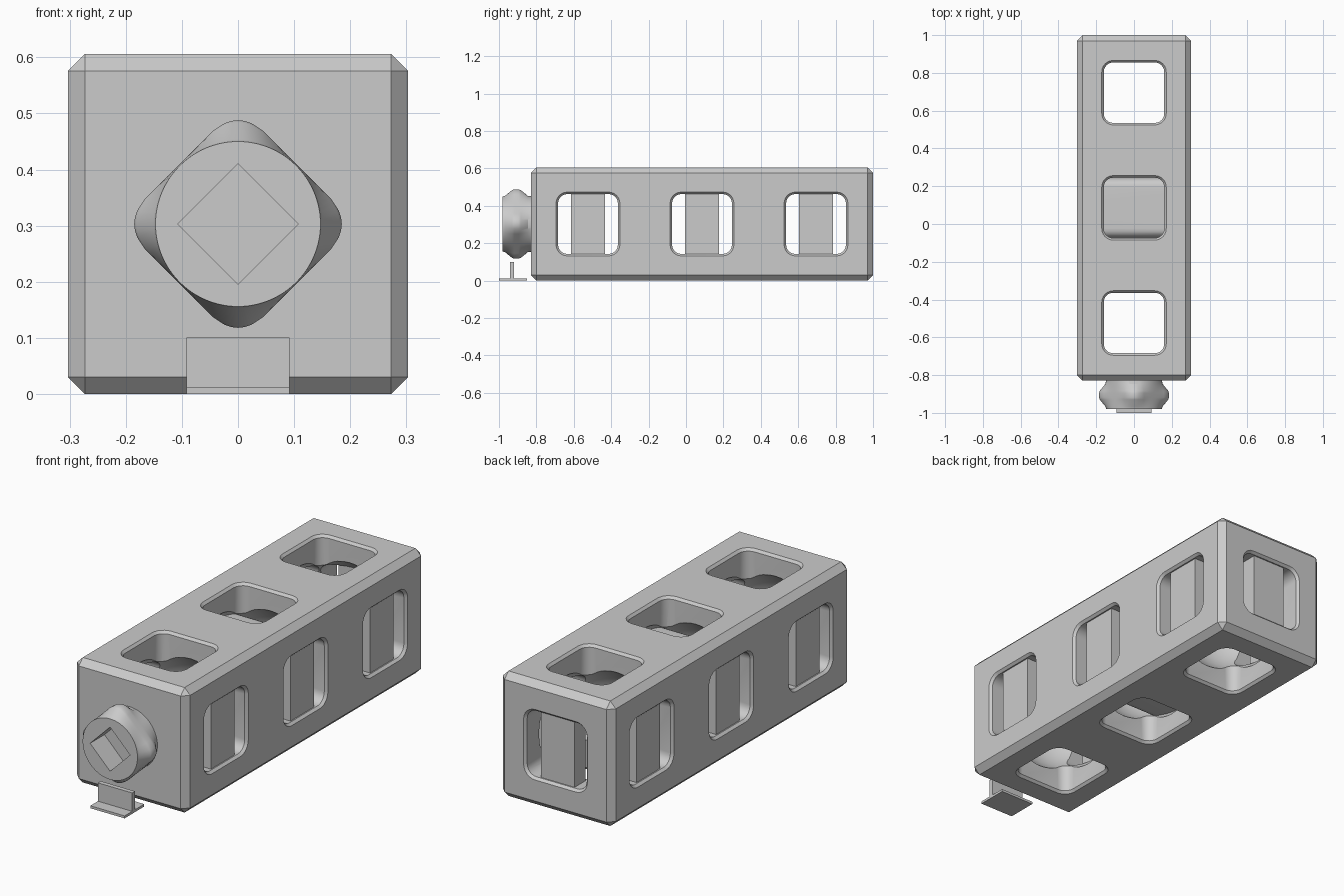
import bpy, bmesh, math
from mathutils import Matrix, Vector

if "Cube" in bpy.data.objects:
    bpy.data.objects.remove(bpy.data.objects["Cube"])

H = 0.303                      # half width of the square block
FRONT, BACK = -0.829, 1.0
CELL = (BACK - FRONT) / 3
CENTRES = [FRONT + CELL * (i + 0.5) for i in range(3)]

grey = bpy.data.materials.new("light_grey")
grey.diffuse_color = (0.6, 0.6, 0.6, 1)
grey.use_nodes = True
grey.node_tree.nodes["Principled BSDF"].inputs["Base Color"].default_value = grey.diffuse_color


def make(name, bm):
    bmesh.ops.recalc_face_normals(bm, faces=bm.faces[:])
    me = bpy.data.meshes.new(name)
    bm.to_mesh(me)
    bm.free()
    me.materials.append(grey)
    ob = bpy.data.objects.new(name, me)
    bpy.context.collection.objects.link(ob)
    return ob


def box(name, lo, hi, bevel=0):
    bm = bmesh.new()
    lo, hi = Vector(lo), Vector(hi)
    bmesh.ops.create_cube(bm, size=1, matrix=Matrix.Translation((lo + hi) / 2)
                          @ Matrix.Diagonal((*(hi - lo), 1)))
    if bevel:
        bmesh.ops.bevel(bm, geom=bm.edges[:], offset=bevel, segments=1, affect='EDGES')
    return make(name, bm)


def loft(name, rings, matrix=Matrix()):
    """Skin closed rings of points and cap both ends."""
    bm = bmesh.new()
    vs = [[bm.verts.new(matrix @ Vector(p)) for p in r] for r in rings]
    n = len(vs[0])
    for a, b in zip(vs, vs[1:]):
        for i in range(n):
            bm.faces.new((a[i], a[(i + 1) % n], b[(i + 1) % n], b[i]))
    bm.faces.new(vs[0])
    bm.faces.new(vs[-1])
    return make(name, bm)


def rounded_square(half, radius, z, seg=6):
    pts = []
    for q, (sx, sy) in enumerate([(1, 1), (-1, 1), (-1, -1), (1, -1)]):
        for k in range(seg + 1):
            a = math.pi / 2 * (q + k / seg)
            pts.append((sx * (half - radius) + radius * math.cos(a),
                        sy * (half - radius) + radius * math.sin(a), z))
    return pts


def cut(target, cutter):
    bpy.context.view_layer.objects.active = target
    m = target.modifiers.new("cut", 'BOOLEAN')
    m.operation, m.solver, m.object = 'DIFFERENCE', 'EXACT', cutter
    bpy.ops.object.modifier_apply(modifier=m.name)
    bpy.data.objects.remove(cutter)


def window_cutter(matrix, through=True):
    # straight tunnel with a small flare at the outer rim
    outer = [rounded_square(0.16, 0.05, H - 0.012), rounded_square(0.187, 0.077, H + 0.018)]
    if through:
        inner = [rounded_square(0.187, 0.077, -H - 0.018), rounded_square(0.16, 0.05, -H + 0.012)]
    else:
        inner = [rounded_square(0.16, 0.05, 0.003)]
    return loft("window_cutter", inner + outer, matrix)


# chamfered block
block = box("block", (-H, FRONT, 0), (H, BACK, 2 * H), 0.03)

# round cavity and crossing windows in each cell
turn_x = Matrix.Rotation(math.pi / 2, 4, 'Y')
turn_y = Matrix.Rotation(-math.pi / 2, 4, 'X')
for y in CENTRES:
    at = Matrix.Translation((0, y, H))
    bm = bmesh.new()
    bmesh.ops.create_uvsphere(bm, u_segments=32, v_segments=16, radius=0.26, matrix=at)
    cut(block, make("cavity_cutter", bm))
    cut(block, window_cutter(at))
    cut(block, window_cutter(at @ turn_x))
cut(block, window_cutter(Matrix.Translation((0, BACK - H, H)) @ turn_y, through=False))

# upright bars set into the side and back windows
BAR, Z0, Z1 = 0.09, H - 0.162, H + 0.162
for y in CENTRES:
    for s in (-1, 1):
        xs = sorted((s * 0.2, s * 0.285))
        box("side_bar", (xs[0], y - BAR, Z0), (xs[1], y + BAR, Z1))
box("back_bar", (-BAR, BACK - 0.103, Z0), (BAR, BACK - 0.018, Z1))


# knob: round ends swelling to a diamond with rounded corners
def knob_ring(y, swell, n=96):
    d, c, rho = 0.149, 0.13, 0.055
    pts = []
    for i in range(n):
        a = 2 * math.pi * i / n
        f = abs((a + math.pi / 4) % (math.pi / 2) - math.pi / 4)
        if f < math.radians(13):
            r = c * math.cos(f) + math.sqrt(max(0, rho ** 2 - (c * math.sin(f)) ** 2))
        else:
            r = d / math.cos(math.pi / 4 - f)
        r = 0.147 + (r - 0.147) * swell
        pts.append((r * math.cos(a), y, H + r * math.sin(a)))
    return pts


knob = loft("knob", [knob_ring(y, s) for y, s in (
    (-0.98, 0), (-0.967, 0.1), (-0.93, 0.9), (-0.918, 1), (-0.895, 1),
    (-0.883, 0.9), (-0.846, 0.1), (-0.82, 0))])

# diamond socket in the knob
S = 0.107
socket = [[(S, y, H), (0, y, H + S), (-S, y, H), (0, y, H - S)] for y in (-1.05, -0.87)]
cut(knob, loft("socket_cutter", socket))

# loose clip under the knob
box("clip_base", (-0.092, -1.0, 0), (0.092, -0.85, 0.012))
box("clip_upright", (-0.092, -0.942, 0.01), (0.092, -0.92, 0.101))

# smooth curved walls, keep sharp edges
for ob in (block, knob):
    bpy.ops.object.select_all(action='DESELECT')
    ob.select_set(True)
    bpy.context.view_layer.objects.active = ob
    bpy.ops.object.shade_smooth_by_angle(angle=math.radians(28))
